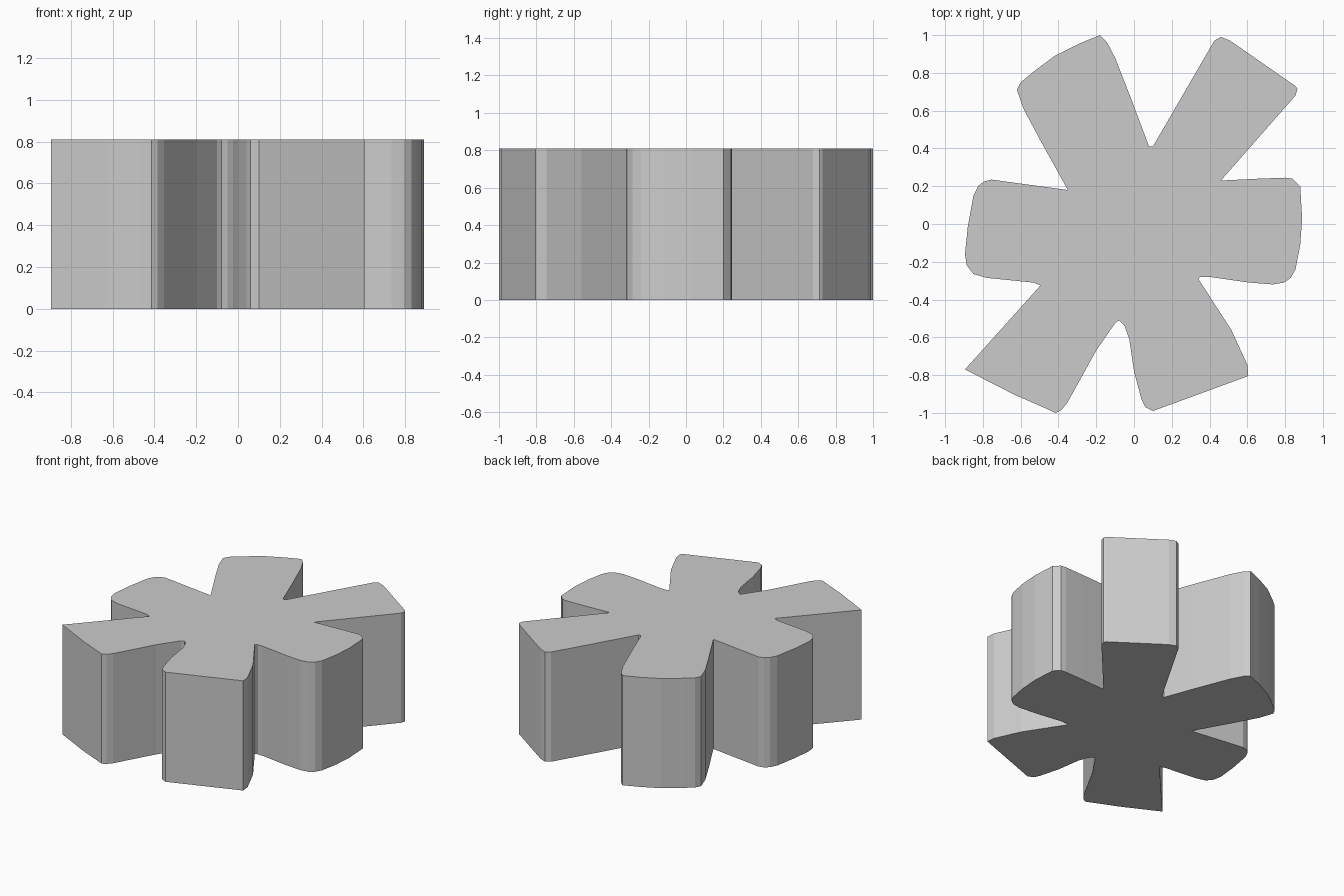
import bpy, bmesh

HEIGHT = 0.81

# Outline of each arm, clockwise, starting at the notch before it
upper_left = [(-.35, .18), (-.5, .45), (-.585, .61), (-.62, .71), (-.60, .75), (-.54, .80),
              (-.42, .89), (-.29, .955), (-.18, 1), (-.145, .965), (-.10, .88), (-.01, .65)]
upper_right = [(.08, .41), (.10, .41), (.425, .97), (.46, .99), (.51, .97),
               (.855, .73), (.865, .715), (.855, .68)]
right = [(.46, .23), (.66, .24), (.80, .245), (.84, .24), (.88, .20), (.89, .03),
         (.88, -.11), (.855, -.24), (.83, -.285), (.795, -.31), (.735, -.32), (.61, -.31), (.40, -.28)]
lower_right = [(.35, -.28), (.34, -.29), (.515, -.56), (.60, -.745), (.605, -.805), (.10, -.99),
               (.06, -.97), (.04, -.93), (0, -.78), (-.025, -.61), (-.05, -.54)]
lower_left = [(-.08, -.51), (-.10, -.525), (-.20, -.67), (-.355, -.95), (-.385, -.985),
              (-.415, -1), (-.47, -.975), (-.63, -.905), (-.895, -.77)]
left = [(-.495, -.325), (-.535, -.31), (-.78, -.285), (-.85, -.265), (-.885, -.22), (-.895, -.16),
        (-.88, -.015), (-.85, .15), (-.825, .20), (-.795, .225), (-.755, .235)]
outline = upper_left + upper_right + right + lower_right + lower_left + left

# Six-armed block: one face extruded upward
bm = bmesh.new()
base = bm.faces.new([bm.verts.new((x, y, 0)) for x, y in outline])
top = bmesh.ops.extrude_face_region(bm, geom=[base], use_keep_orig=True)
for v in top["geom"]:
    if isinstance(v, bmesh.types.BMVert):
        v.co.z = HEIGHT
bmesh.ops.recalc_face_normals(bm, faces=bm.faces)
mesh = bpy.data.meshes.new("six_armed_block")
bm.to_mesh(mesh)
bm.free()
block = bpy.data.objects.new("six_armed_block", mesh)
bpy.context.collection.objects.link(block)
